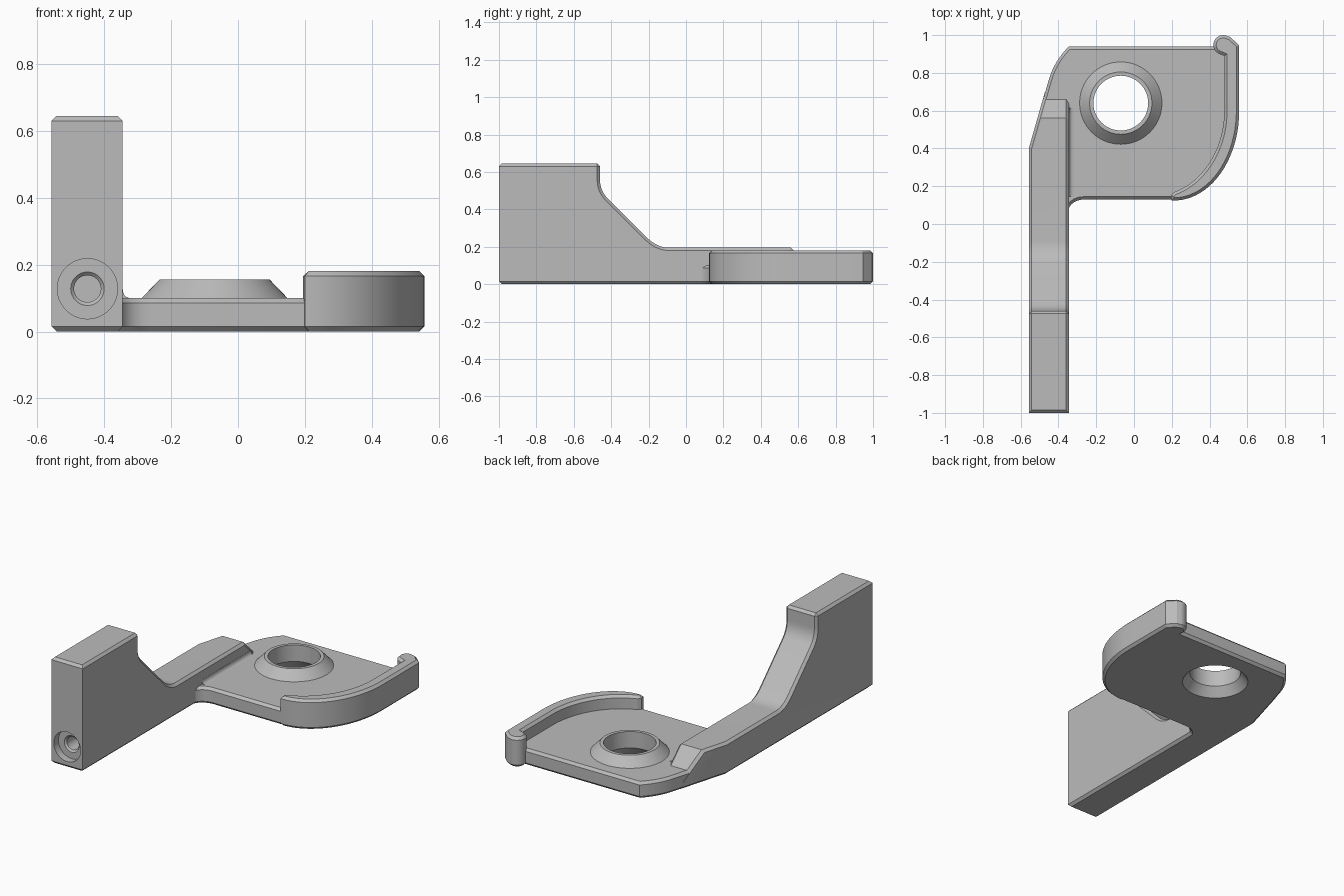
import bpy, bmesh, math
from mathutils import Vector, Matrix

cube = bpy.data.objects.get("Cube")
if cube:
    bpy.data.objects.remove(cube)

grey = bpy.data.materials.new("plain grey")
grey.use_nodes = True
grey.diffuse_color = (0.5, 0.5, 0.5, 1)
grey.node_tree.nodes["Principled BSDF"].inputs["Base Color"].default_value = (0.5, 0.5, 0.5, 1)
CHAMFER = 0.015


def bez(a, b, c, n=8):
    """Rounded corner from a to c, pulled towards b."""
    a, b, c = Vector(a), Vector(b), Vector(c)
    return [tuple(a.lerp(b, i / n).lerp(b.lerp(c, i / n), i / n)) for i in range(n + 1)]


def arc(cx, cy, rx, ry, start, end, n=20):
    angles = [math.radians(start + (end - start) * i / n) for i in range(n + 1)]
    return [(cx + rx * math.cos(t), cy + ry * math.sin(t)) for t in angles]


def make(name, bm):
    bmesh.ops.recalc_face_normals(bm, faces=bm.faces)
    mesh = bpy.data.meshes.new(name)
    bm.to_mesh(mesh)
    bm.free()
    ob = bpy.data.objects.new(name, mesh)
    bpy.context.collection.objects.link(ob)
    mesh.materials.append(grey)
    return ob


def bevel(bm, edges):
    bmesh.ops.bevel(bm, geom=edges, offset=CHAMFER, segments=1,
                    affect='EDGES', clamp_overlap=True)


def prism(name, points, place, depth, chamfer=False):
    """Extrude an outline; place maps (u, v) to 3D, depth is the extrusion."""
    bm = bmesh.new()
    face = bm.faces.new([bm.verts.new(place(u, v)) for u, v in points])
    rims = list(face.edges)
    result = bmesh.ops.extrude_face_region(bm, geom=[face], use_keep_orig=True)["geom"]
    top = [g for g in result if isinstance(g, bmesh.types.BMVert)]
    rims += [g for g in result if isinstance(g, bmesh.types.BMEdge)]
    bmesh.ops.translate(bm, verts=top, vec=depth)
    bmesh.ops.recalc_face_normals(bm, faces=bm.faces)
    if chamfer:
        bevel(bm, rims)
    return make(name, bm)


def lathe(name, profile, matrix, closed=False, n=64):
    """Turn an (r, z) profile about z, then move it by the matrix."""
    bm = bmesh.new()
    rings = [[bm.verts.new((r * math.cos(math.tau * i / n), r * math.sin(math.tau * i / n), z))
              for i in range(n)] for r, z in profile]
    pairs = list(zip(rings, rings[1:]))
    if closed:
        pairs.append((rings[-1], rings[0]))
    for a, b in pairs:
        for i in range(n):
            j = (i + 1) % n
            bm.faces.new((a[i], a[j], b[j], b[i]))
    bmesh.ops.remove_doubles(bm, verts=bm.verts, dist=1e-5)
    bmesh.ops.transform(bm, matrix=matrix, verts=bm.verts)
    return make(name, bm)


def boolean(ob, cutter, operation):
    """Apply a boolean and throw the cutter away."""
    mod = ob.modifiers.new("cut", 'BOOLEAN')
    mod.operation, mod.object, mod.solver = operation, cutter, 'EXACT'
    graph = bpy.context.evaluated_depsgraph_get()
    mesh = bpy.data.meshes.new_from_object(ob.evaluated_get(graph))
    ob.modifiers.clear()
    ob.data = mesh
    bpy.data.objects.remove(cutter)


def plan(u, v):
    return (u, v, 0)


LEFT, RIGHT, FRONT, END = -0.557, -0.345, -1.0, 0.7

# Arm: side profile trimmed to its plan outline
side = [(FRONT, 0), (FRONT, 0.645), (-0.46, 0.645)]
side += bez((-0.46, 0.56), (-0.46, 0.5), (-0.42, 0.46))
side += bez((-0.21, 0.25), (-0.155, 0.195), (-0.09, 0.195))
side += [(0.56, 0.195), (END, 0.062), (END, 0)]
arm = prism("arm", side, lambda u, v: (-0.7, u, v), (RIGHT + 0.7, 0, 0))
outline = [(LEFT, -1.2), (0, -1.2), (0, 0.9), (-0.414, 0.9), (LEFT, 0.4)]
trim = prism("arm_trim", outline, lambda u, v: (u, v, -0.2), (0, 0, 1.2))
boolean(arm, trim, 'INTERSECT')

# Chamfer the long edges of the arm, leaving its ends square
bm = bmesh.new()
bm.from_mesh(arm.data)
sharp = []
for e in bm.edges:
    ys = [v.co.y for v in e.verts]
    upright = abs(e.verts[0].co.z - e.verts[1].co.z) > 0.3
    if e.is_manifold and e.calc_face_angle() > 0.9:
        if min(ys) < END - 0.01 and not (max(ys) < FRONT + 0.01 and upright):
            sharp.append(e)
bevel(bm, sharp)
bm.to_mesh(arm.data)
bm.free()

# Stepped screw hole in the front of the arm
step = [(0, -0.05), (0.09, -0.05), (0.09, 0.045), (0.05, 0.045),
        (0.04, 0.055), (0.04, 0.3), (0, 0.3)]
drill = lathe("screw_drill", step, Matrix.Translation((-0.45, FRONT, 0.128))
              @ Matrix.Rotation(-math.pi / 2, 4, 'X'))
boolean(arm, drill, 'DIFFERENCE')

# Plate, with a round opening for the boss
shape = bez((-0.36, 0.04), (-0.345, 0.13), (-0.26, 0.13))
shape += [(0.22, 0.13)] + arc(0.21, 0.6, 0.33, 0.46, -85, 0)
shape += [(0.54, 0.9), (0.48, 0.94)]
shape += bez((-0.345, 0.94), (-0.425, 0.86), (-0.452, 0.76))
shape += [(LEFT, 0.4), (-0.53, 0.3), (-0.45, 0.04)]
plate = prism("plate", shape, plan, (0, 0, 0.1), chamfer=True)
hub = Matrix.Translation((-0.07, 0.64, 0))
opening = lathe("boss_opening", [(0, -0.1), (0.2, -0.1), (0.2, 0.3), (0, 0.3)], hub)
boolean(plate, opening, 'DIFFERENCE')

# Conical boss, countersunk underneath
ring = [(0.187, 0), (0.145, 0.055), (0.145, 0.155), (0.165, 0.155),
        (0.218, 0.1), (0.218, 0.05), (0.201, 0)]
boss = lathe("boss", ring, hub, closed=True)

# Curved rim with a rounded knob at its back end
wall = [(0.2, 0.124)] + arc(0.21, 0.6, 0.347, 0.476, -88, 0)
wall += [(0.557, 0.945), (0.51, 0.99)]
wall += arc(0.472, 0.948, 0.052, 0.052, 60, 255, 16)
wall += [(0.478, 0.89)] + arc(0.1, 0.6, 0.378, 0.452, 0, -73)
wall += [(0.195, 0.15)]
rim = prism("rim", wall, plan, (0, 0, 0.181), chamfer=True)

# Small fillet where the plate meets the arm
corner = [(-0.36, 0.09), (-0.32, 0.09)] + bez((-0.318, 0.1), (-0.344, 0.1), (-0.344, 0.126), 5)
corner += [(-0.36, 0.126)]
fillet = prism("arm_fillet", corner, lambda u, v: (u, 0.145, v), (0, 0.47, 0))

bpy.ops.object.select_all(action='DESELECT')
for ob in (arm, plate, boss, rim, fillet):
    ob.select_set(True)
bpy.context.view_layer.objects.active = arm
bpy.ops.object.shade_smooth_by_angle(angle=math.radians(25))
